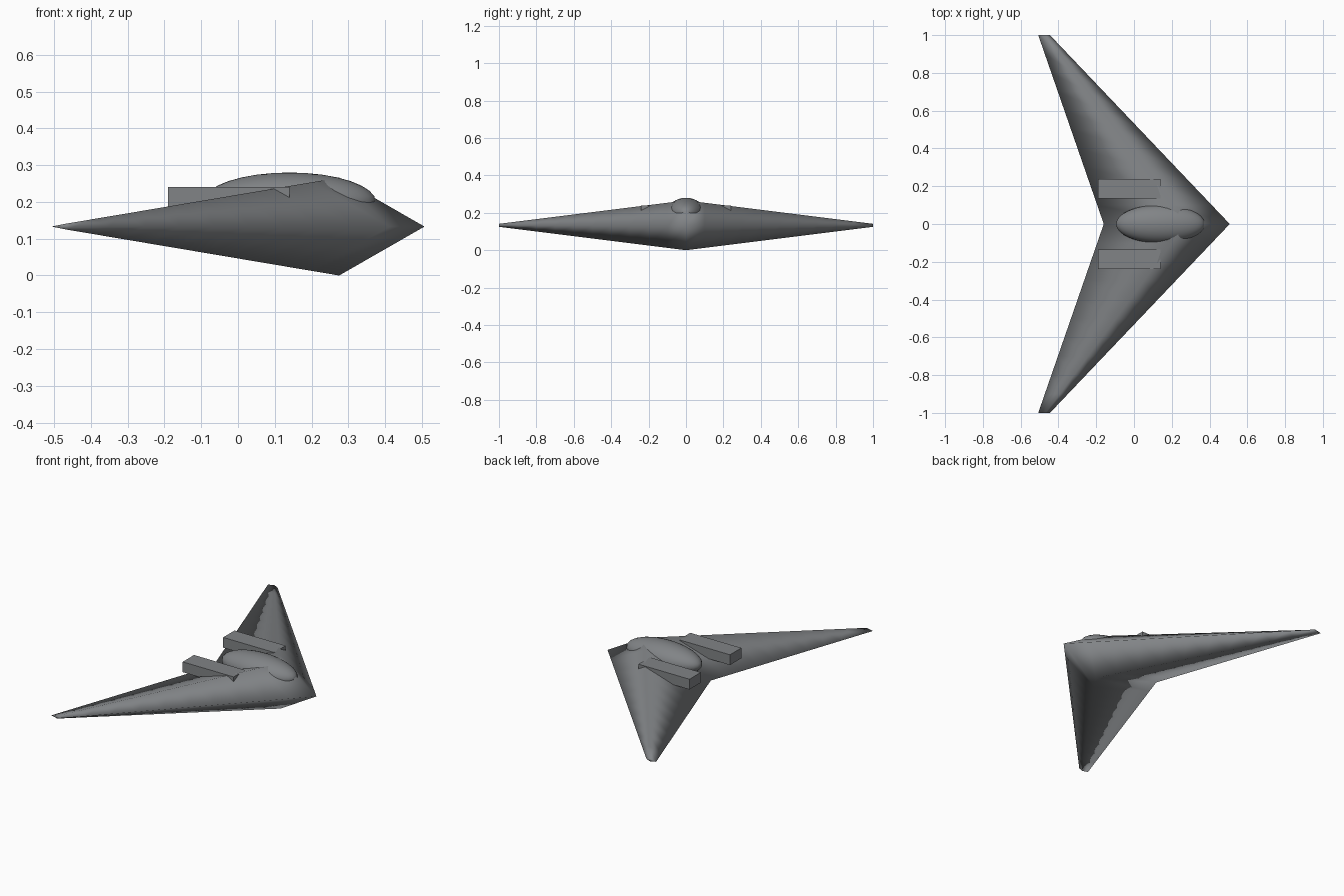
import bpy, bmesh

if "Cube" in bpy.data.objects:
    bpy.data.objects.remove(bpy.data.objects["Cube"])

MID = 0.133      # height of the wing's leading and trailing edges
SEGS = 20        # spanwise strips, tip to tip

# Dark grey skin shared by all parts
skin = bpy.data.materials.new("dark_grey")
skin.diffuse_color = (0.22, 0.23, 0.24, 1)
skin.use_nodes = True
skin.node_tree.nodes["Principled BSDF"].inputs["Base Color"].default_value = skin.diffuse_color


def mesh_object(name, bm):
    bmesh.ops.recalc_face_normals(bm, faces=bm.faces)
    mesh = bpy.data.meshes.new(name)
    bm.to_mesh(mesh)
    bm.free()
    mesh.materials.append(skin)
    obj = bpy.data.objects.new(name, mesh)
    bpy.context.collection.objects.link(obj)
    return obj


def lerp(a, b, t):
    return a + (b - a) * t


# Flying wing: diamond section lofted from tip to tip, swept back and tapered
bm = bmesh.new()
rings = []
for i in range(SEGS + 1):
    y = -1 + 2 * i / SEGS
    t = abs(y)
    lead, trail = lerp(0.507, -0.445, t), lerp(-0.16, -0.507, t)
    ridge, half = lerp(0.275, -0.467, t), lerp(0.133, 0.008, t)
    section = [(lead, MID), (ridge, MID + half), (trail, MID), (ridge, MID - half)]
    rings.append([bm.verts.new((x, y, z)) for x, z in section])
for a, b in zip(rings, rings[1:]):
    for k in range(4):
        n = (k + 1) % 4
        bm.faces.new((a[k], a[n], b[n], b[k])).smooth = True
for cap in (rings[0], rings[-1]):
    bm.faces.new(cap).smooth = True
mesh_object("flying_wing", bm)

# Canopy: stretched ellipsoid half sunk into the ridge
bpy.ops.mesh.primitive_uv_sphere_add(segments=32, ring_count=16, location=(0.14, 0, 0.2))
canopy = bpy.context.object
canopy.name = "canopy"
canopy.scale = (0.235, 0.102, 0.08)
canopy.data.materials.append(skin)
bpy.ops.object.shade_smooth()

# Engine intakes: a box on each side of the canopy
for side, y in (("right", -0.187), ("left", 0.187)):
    bpy.ops.mesh.primitive_cube_add(size=1, location=(-0.025, y, 0.21))
    intake = bpy.context.object
    intake.name = "engine_intake_" + side
    intake.scale = (0.33, 0.105, 0.06)
    intake.data.materials.append(skin)
